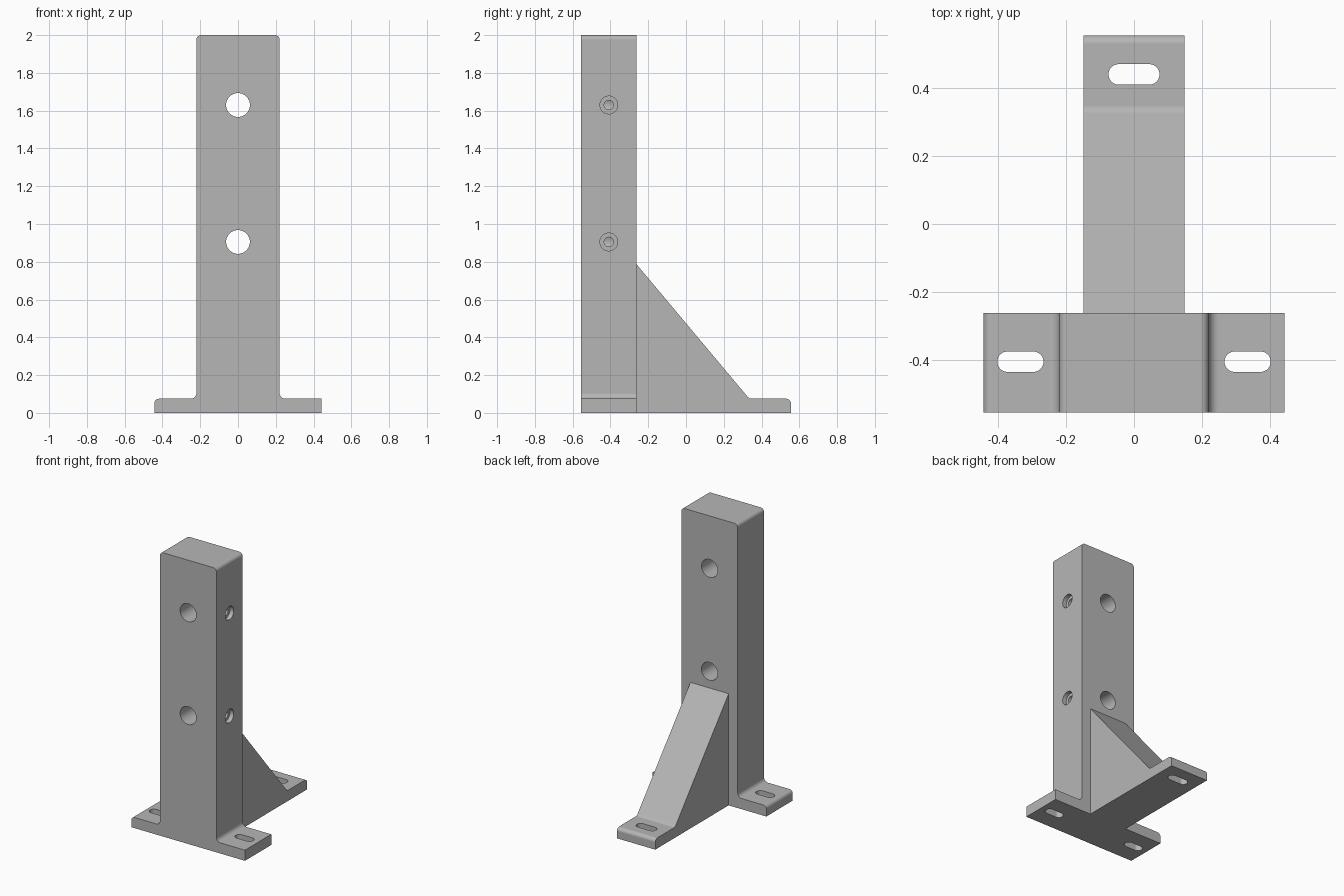
import bpy, bmesh, math
from mathutils import Vector

cube = bpy.data.objects.get("Cube")
if cube:
    bpy.data.objects.remove(cube, do_unlink=True)

grey = bpy.data.materials.new("mid grey")
grey.use_nodes = True
grey.diffuse_color = (0.47, 0.47, 0.47, 1)
grey.node_tree.nodes["Principled BSDF"].inputs["Base Color"].default_value = grey.diffuse_color

# Map a 2D profile point plus a depth to 3D, per extrusion axis
AXES = {
    "x": lambda a, b, d: (d, a, b),
    "y": lambda a, b, d: (a, d, b),
    "z": lambda a, b, d: (a, b, d),
}


def rounded(corners, steps=8):
    """Outline from (a, b, radius) corners, each replaced by an arc."""
    out = []
    for i, (a, b, r) in enumerate(corners):
        p = Vector((a, b))
        if r == 0:
            out.append(p)
            continue
        u = (Vector(corners[i - 1][:2]) - p).normalized()
        v = (Vector(corners[(i + 1) % len(corners)][:2]) - p).normalized()
        half = u.angle(v) / 2
        centre = p + (u + v).normalized() * r / math.sin(half)
        start = p + u * r / math.tan(half) - centre
        end = p + v * r / math.tan(half) - centre
        w = math.pi - 2 * half
        for k in range(steps + 1):
            t = k / steps
            arc = start * math.sin((1 - t) * w) + end * math.sin(t * w)
            out.append(centre + arc / math.sin(w))
    return out


def capsule(ca, cb, radius, length=0, steps=24):
    """Circle, or a slot stretched along the first direction."""
    shift = max(length / 2 - radius, 0)
    pts = []
    for side in (1, -1):
        for k in range(steps + (1 if shift else 0)):
            t = math.pi * (k / steps - 0.5)
            pts.append((ca + side * (shift + radius * math.cos(t)),
                        cb + side * radius * math.sin(t)))
    return pts


def prism(name, outline, axis, lo, hi):
    bm = bmesh.new()
    place = AXES[axis]
    face = bm.faces.new([bm.verts.new(place(a, b, lo)) for a, b in outline])
    ext = bmesh.ops.extrude_face_region(bm, geom=[face])
    top = [g for g in ext["geom"] if isinstance(g, bmesh.types.BMVert)]
    shift = Vector(place(0, 0, hi - lo))
    bmesh.ops.translate(bm, verts=top, vec=shift)
    bmesh.ops.recalc_face_normals(bm, faces=bm.faces)
    mesh = bpy.data.meshes.new(name)
    bm.to_mesh(mesh)
    bm.free()
    mesh.materials.append(grey)
    obj = bpy.data.objects.new(name, mesh)
    bpy.context.collection.objects.link(obj)
    return obj


def drill(obj, cutters):
    """Cut the holes, then shade with sharp edges and flat broad faces."""
    for c in cutters:
        mod = obj.modifiers.new("hole", "BOOLEAN")
        mod.operation, mod.solver, mod.object = "DIFFERENCE", "EXACT", c
    deps = bpy.context.evaluated_depsgraph_get()
    mesh = bpy.data.meshes.new_from_object(obj.evaluated_get(deps))
    obj.modifiers.clear()
    obj.data = mesh
    for c in cutters:
        bpy.data.objects.remove(c, do_unlink=True)
    bpy.ops.object.select_all(action="DESELECT")
    obj.select_set(True)
    bpy.context.view_layer.objects.active = obj
    bpy.ops.object.shade_smooth_by_angle(angle=math.radians(30))
    obj.modifiers.new("flat faces", "WEIGHTED_NORMAL").keep_sharp = True


FRONT, JOIN, BACK = -0.555, -0.262, 0.555
FOOT, HALF, WIDE = 0.075, 0.22, 0.443
MID = (FRONT + JOIN) / 2

# Upright post with its two side feet
post = prism("post_and_side_feet", rounded([
    (-WIDE, 0, 0), (WIDE, 0, 0), (WIDE, FOOT, 0), (HALF, FOOT, 0.03),
    (HALF, 2, 0.025), (-HALF, 2, 0.025), (-HALF, FOOT, 0.03),
    (-WIDE, FOOT, 0.025)]), "y", FRONT, JOIN)

holes = []
for z in (0.905, 1.63):
    # Through bore, then a counterbored side hole reaching it
    holes.append(prism("bore", capsule(0, z, 0.063), "y", -0.7, 0))
    holes.append(prism("side_hole", capsule(MID, z, 0.025), "x", 0, 0.3))
    holes.append(prism("counterbore", capsule(MID, z, 0.047), "x", HALF - 0.03, 0.3))
for side in (-1, 1):
    holes.append(prism("slot", capsule(side * 0.334, -0.405, 0.03, 0.136), "z", -0.1, 0.15))
drill(post, holes)

# Sloping rear brace with its foot
brace = prism("rear_brace_and_foot", rounded([
    (JOIN, 0, 0), (BACK, 0, 0), (BACK, FOOT, 0.025),
    (0.335, FOOT, 0.03), (JOIN, 0.787, 0)]), "x", -0.149, 0.149)
drill(brace, [prism("slot", capsule(0, 0.44, 0.03, 0.15), "z", -0.1, 0.15)])
